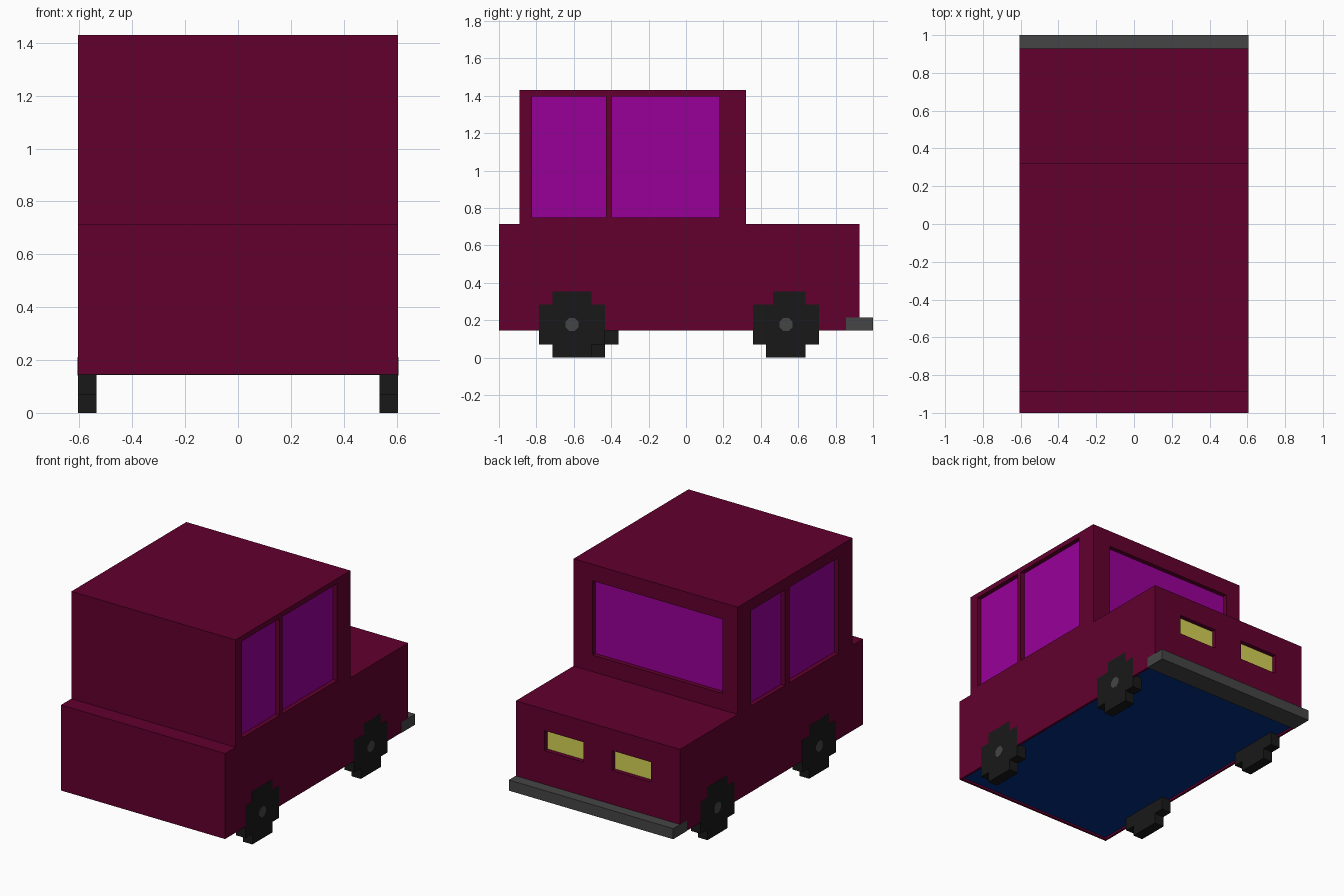
import bpy, bmesh, math
from mathutils import Matrix

cube = bpy.data.objects.get("Cube")
if cube:
    bpy.data.objects.remove(cube, do_unlink=True)


def material(name, r, g, b):
    m = bpy.data.materials.new(name)
    m.use_nodes = True
    m.diffuse_color = (r, g, b, 1)
    m.node_tree.nodes["Principled BSDF"].inputs["Base Color"].default_value = (r, g, b, 1)
    return m


MAROON = material("maroon paint", 0.122, 0.0, 0.027)
PURPLE = material("purple glass", 0.318, 0.0, 0.318)
YELLOW = material("yellow lamp", 0.66, 0.64, 0.09)
NAVY = material("navy floor", 0.0, 0.026, 0.23)
BLACK = material("black rubber", 0.0095, 0.0095, 0.0095)
GREY = material("grey metal", 0.06, 0.06, 0.06)


def make(name, bm, mat):
    bmesh.ops.recalc_face_normals(bm, faces=bm.faces)
    me = bpy.data.meshes.new(name)
    bm.to_mesh(me)
    bm.free()
    me.materials.append(mat)
    ob = bpy.data.objects.new(name, me)
    bpy.context.scene.collection.objects.link(ob)
    return ob


def box(name, x, y, z, mat):
    """Box from (min, max) ranges."""
    bm = bmesh.new()
    bmesh.ops.create_cube(bm, size=1)
    for v in bm.verts:
        v.co = [(r[0] + r[1]) / 2 + c * (r[1] - r[0]) for r, c in zip((x, y, z), v.co)]
    return make(name, bm, mat)


def extrude_x(name, outline, x0, x1, mat):
    """Extrude a (y, z) outline along x."""
    bm = bmesh.new()
    face = bm.faces.new([bm.verts.new((x0, y, z)) for y, z in outline])
    new = bmesh.ops.extrude_face_region(bm, geom=[face])["geom"]
    bmesh.ops.translate(bm, vec=(x1 - x0, 0, 0),
                        verts=[v for v in new if isinstance(v, bmesh.types.BMVert)])
    return make(name, bm, mat)


def cut(target, x, y, z):
    """Carve a box-shaped recess and discard the cutter."""
    cutter = box("cutter", x, y, z, MAROON)
    cutter.hide_render = True
    mod = target.modifiers.new("recess", "BOOLEAN")
    mod.operation = "DIFFERENCE"
    mod.solver = "EXACT"
    mod.object = cutter
    bpy.context.view_layer.objects.active = target
    bpy.ops.object.modifier_apply(modifier=mod.name)
    bpy.data.objects.remove(cutter, do_unlink=True)


W = 0.605       # half width
DEPTH = 0.035   # recess depth
PLATE = 0.005   # pane thickness

# Body: stepped side profile
body = extrude_x("body", [(-1, 0.145), (0.928, 0.145), (0.928, 0.715), (0.32, 0.715),
                          (0.32, 1.43), (-0.89, 1.43), (-0.89, 0.715), (-1, 0.715)],
                 -W, W, MAROON)

# Side windows: the two sides have different spacing and height
for name, s, y, z in (
        ("left_tail_window", 1, (-0.823, -0.428), (0.75, 1.396)),
        ("left_nose_window", 1, (-0.396, 0.18), (0.75, 1.396)),
        ("right_tail_window", -1, (-0.743, -0.228), (0.718, 1.355)),
        ("right_nose_window", -1, (-0.18, 0.18), (0.718, 1.355))):
    inner = s * (W - DEPTH)
    cut(body, sorted((inner, s * (W + 0.1))), y, z)
    box(name, sorted((inner, inner + s * PLATE)), y, z, PURPLE)

# Windscreen and lamps, set into the +y faces
for name, x, y, z, mat in (
        ("windscreen", (-0.495, 0.465), 0.32, (0.825, 1.32), PURPLE),
        ("left_headlamp", (0.106, 0.392), 0.928, (0.44, 0.573), YELLOW),
        ("right_headlamp", (-0.392, -0.106), 0.928, (0.44, 0.573), YELLOW)):
    cut(body, x, (y - DEPTH, y + 0.1), z)
    box(name, x, (y - DEPTH, y - DEPTH + PLATE), z, mat)

# Recessed floor
fx, fy = (-W + 0.015, W - 0.015), (-0.985, 0.91)
cut(body, fx, fy, (0.1, 0.163))
box("floor", fx, fy, (0.158, 0.163), NAVY)

# Bumper
box("bumper", (-W - 0.001, W + 0.001), (0.855, 1.0), (0.144, 0.215), GREY)


# Wheels: blocky cross outline with an eight-sided hub plate
def wheel(name, s, cy, top_left=-0.105):
    outline = [(-0.105, 0), (0.105, 0), (0.105, 0.07), (0.177, 0.07), (0.177, 0.284),
               (0.105, 0.284), (0.105, 0.354), (top_left, 0.354), (top_left, 0.284),
               (-0.177, 0.284), (-0.177, 0.07), (-0.105, 0.07)]
    extrude_x(name + "_wheel", [(cy + y, z) for y, z in outline],
              s * 0.535, s * (W + 0.001), BLACK)
    bm = bmesh.new()
    bmesh.ops.create_cone(bm, cap_ends=True, segments=8, radius1=0.038, radius2=0.038,
                          depth=0.004, matrix=Matrix.Translation((s * W, cy, 0.177))
                          @ Matrix.Rotation(math.pi / 2, 4, "Y")
                          @ Matrix.Rotation(math.pi / 8, 4, "Z"))
    make(name + "_hub", bm, GREY)


wheel("left_tail", 1, -0.609)
wheel("right_tail", -1, -0.537)
wheel("left_nose", 1, 0.534, -0.07)
wheel("right_nose", -1, 0.534)
